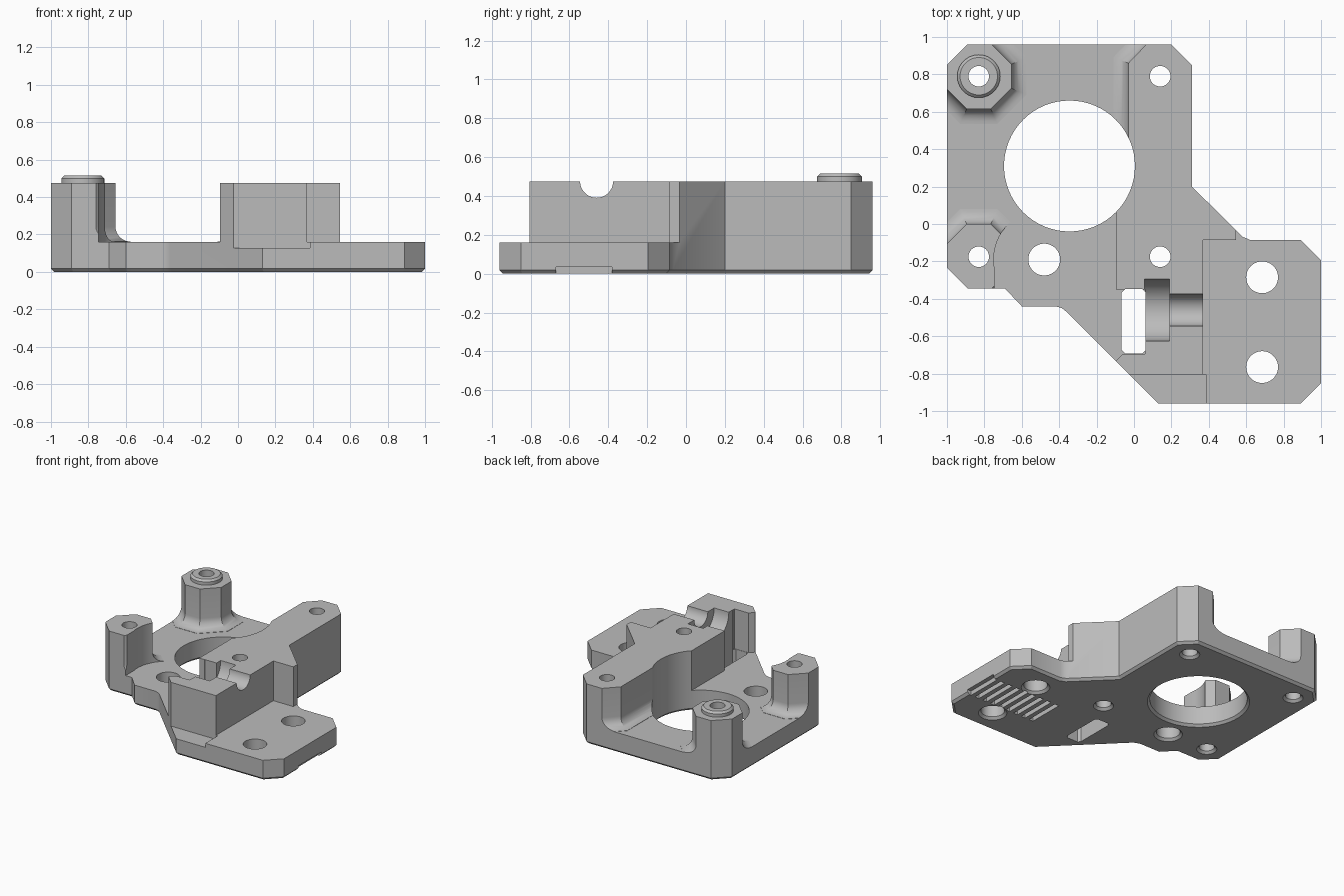
import bpy, bmesh
from math import sin, cos, pi, radians
from mathutils import Vector

cube = bpy.data.objects.get("Cube")
if cube:
    bpy.data.objects.remove(cube, do_unlink=True)

grey = bpy.data.materials.new("matte grey plastic")
grey.use_nodes = True
grey.diffuse_color = (0.5, 0.5, 0.5, 1)
grey.node_tree.nodes["Principled BSDF"].inputs["Base Color"].default_value = (0.5, 0.5, 0.5, 1)


def circle(cx, cy, r, n=64):
    return [(cx + r * cos(2 * pi * i / n), cy + r * sin(2 * pi * i / n)) for i in range(n)]


def octagon(cx, cy, hx, hy, c):
    """Rectangle with cut corners, counter-clockwise."""
    pts = [(hx, c - hy), (hx, hy - c), (hx - c, hy), (c - hx, hy),
           (-hx, hy - c), (-hx, c - hy), (c - hx, -hy), (hx - c, -hy)]
    return [(cx + x, cy + y) for x, y in pts]


def rect(x0, x1, y0, y1):
    return [(x0, y0), (x1, y0), (x1, y1), (x0, y1)]


def grow(poly, d):
    """Offset a counter-clockwise polygon outward with mitred corners."""
    out = []
    for i, p in enumerate(poly):
        a, b, c = Vector(poly[i - 1]), Vector(p), Vector(poly[(i + 1) % len(poly)])
        e, f = (b - a).normalized(), (c - b).normalized()
        n, m = Vector((e.y, -e.x)), Vector((f.y, -f.x))
        out.append(b + (n + m) * d / (1 + n.dot(m)))
    return out


def loft(name, poly, rings, along_x=False):
    """Solid through copies of a profile, each ring being (offset, height)."""
    bm = bmesh.new()
    loops = []
    for d, z in rings:
        loops.append([bm.verts.new((z, p[0], p[1]) if along_x else (p[0], p[1], z))
                      for p in grow(poly, d)])
    n = len(poly)
    for lo, hi in zip(loops, loops[1:]):
        for i in range(n):
            j = (i + 1) % n
            bm.faces.new((lo[i], lo[j], hi[j], hi[i]))
    bm.faces.new(loops[0][::-1])
    bm.faces.new(loops[-1])
    mesh = bpy.data.meshes.new(name)
    bm.to_mesh(mesh)
    bm.free()
    mesh.materials.append(grey)
    ob = bpy.data.objects.new(name, mesh)
    bpy.context.collection.objects.link(ob)
    return ob


def prism(name, poly, z0, z1, along_x=False):
    return loft(name, poly, [(0, z0), (0, z1)], along_x)


def combine(target, tool, op):
    mod = target.modifiers.new(op.lower(), 'BOOLEAN')
    mod.operation, mod.solver, mod.object = op, 'EXACT', tool
    bpy.context.view_layer.objects.active = target
    bpy.ops.object.modifier_apply(modifier=mod.name)
    bpy.data.objects.remove(tool, do_unlink=True)


def flare(r, steps=8):
    """Rings of a wall that meets the plate in a concave fillet."""
    curve = [(r * (1 - sin(t)), PLATE + 0.002 + r * (1 - cos(t)))
             for t in (pi / 2 * i / steps for i in range(steps + 1))]
    return [(r, 0.05)] + curve + [(0, 0.6)]


PLATE, TOP = 0.16, 0.475

# Overall outline with a chamfered underside
outline = [(-0.89, 0.96), (-1, 0.85), (-1, -0.235), (-0.89, -0.345), (-0.69, -0.345),
           (-0.6, -0.44), (-0.42, -0.44), (-0.385, -0.45), (-0.36, -0.47), (0.13, -0.96),
           (0.89, -0.96), (1, -0.85), (1, -0.195), (0.89, -0.085), (0.62, -0.085),
           (0.58, -0.068), (0.31, 0.2), (0.31, 0.85), (0.2, 0.96)]
stock = loft("stock", outline, [(-0.018, 0), (0, 0.018), (0, TOP)])

# Plate level, posts and tall block, later trimmed to the outline
body = prism("motor_mount_bracket", rect(-1.2, 1.2, -1.2, 1.2), -0.1, PLATE)
rear_post = loft("rear_post", octagon(-0.83, 0.79, 0.175, 0.175, 0.11), flare(0.08))
front_post = loft("front_post", octagon(-0.83, -0.175, 0.175, 0.175, 0.11), flare(0.08))
combine(front_post, prism("cut", circle(-0.48, -0.19, 0.27), -1, 1), 'DIFFERENCE')
combine(front_post, prism("cut", rect(-0.745, 0, -0.6, -0.19), -1, 1), 'DIFFERENCE')
rear_block = loft("rear_block", [(-0.03, -0.1), (0.5, -0.05), (0.5, 1.1), (0.2, 1.1),
                                 (-0.03, 0.86)], flare(0.08))
combine(rear_block, prism("cut", rect(-1, 1, -1, 0.15), -1, 1), 'DIFFERENCE')
front_block = prism("front_block", [
    (-0.095, 0.2), (-0.095, -0.35), (0.06, -0.35), (0.06, -0.695), (-0.06, -0.695),
    (-0.095, -0.73), (-0.095, -0.82), (0.37, -0.82), (0.37, -0.085), (0.545, -0.085),
    (0.545, 0.2)], 0.05, 0.6)
for part in (rear_post, front_post, rear_block, front_block):
    combine(body, part, 'UNION')
combine(body, stock, 'INTERSECT')

# Raised collar on the rear post
combine(body, loft("collar", circle(-0.83, 0.79, 0.115),
                   [(0, 0.42), (0, 0.5), (-0.015, 0.515)]), 'UNION')

# Holes, countersunk from below
holes = [(-0.345, 0.31, 0.35), (-0.48, -0.19, 0.085), (0.685, -0.285, 0.085),
         (0.685, -0.765, 0.085)]
holes += [(x, y, 0.055) for x in (-0.83, 0.14) for y in (0.79, -0.175)]
for x, y, r in holes:
    combine(body, loft("hole", circle(x, y, r), [(0.03, -0.012), (0, 0.018), (0, 1)]),
            'DIFFERENCE')

# Through slot, lowered front ledge, shaft and bearing channels
combine(body, prism("slot", octagon(-0.002, -0.52, 0.064, 0.172, 0.018), -1, 1), 'DIFFERENCE')
combine(body, prism("ledge", rect(-0.6, 0.385, -1.2, -0.805), 0.128, 1), 'DIFFERENCE')
for r, x0, x1 in ((0.085, 0.1, 0.5), (0.165, 0.055, 0.19)):
    combine(body, prism("channel", circle(-0.46, TOP + 0.001, r), x0, x1, True), 'DIFFERENCE')

# Row of grip grooves underneath
for i in range(9):
    x = 0.985 - 0.0725 * i
    combine(body, prism("groove", rect(x - 0.018, x + 0.018, -0.67, -0.38), -0.1, 0.035),
            'DIFFERENCE')

for ob in bpy.context.selected_objects:
    ob.select_set(False)
body.select_set(True)
bpy.context.view_layer.objects.active = body
bpy.ops.object.shade_smooth_by_angle(angle=radians(25))
